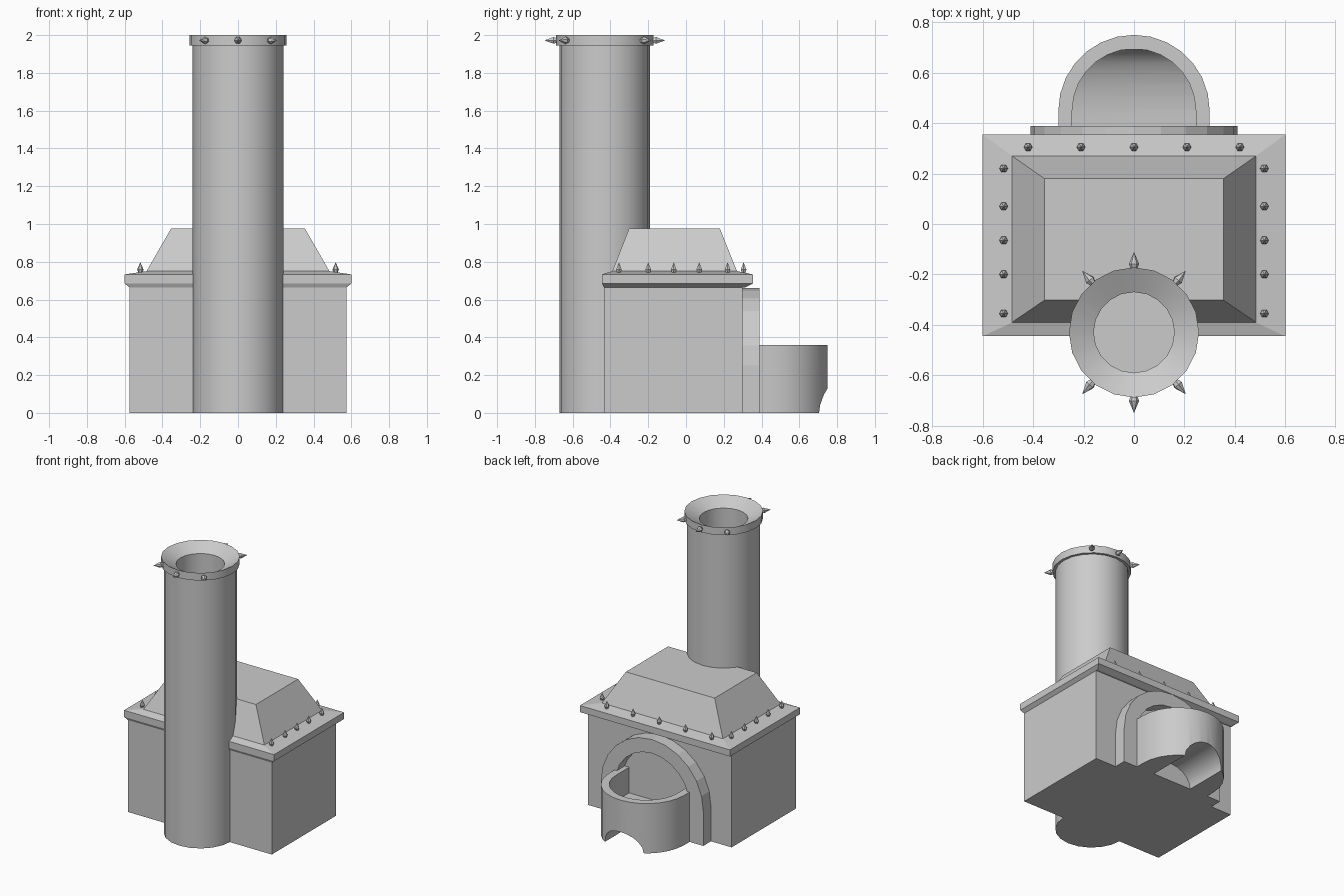
import bpy, bmesh
from math import sin, cos, pi, radians
from mathutils import Vector

if "Cube" in bpy.data.objects:
    bpy.data.objects.remove(bpy.data.objects["Cube"])


def finish(name, bm, smooth=None):
    bmesh.ops.recalc_face_normals(bm, faces=bm.faces)
    me = bpy.data.meshes.new(name)
    bm.to_mesh(me)
    bm.free()
    ob = bpy.data.objects.new(name, me)
    bpy.context.collection.objects.link(ob)
    if smooth:
        bpy.ops.object.select_all(action='DESELECT')
        ob.select_set(True)
        bpy.context.view_layer.objects.active = ob
        bpy.ops.object.shade_smooth_by_angle(angle=radians(smooth))
    return ob


def loft(name, rings, smooth=None):
    """Skin a list of equal-length point rings and cap both ends."""
    bm = bmesh.new()
    vs = [[bm.verts.new(p) for p in r] for r in rings]
    n = len(vs[0])
    for a, b in zip(vs, vs[1:]):
        for i in range(n):
            j = (i + 1) % n
            bm.faces.new((a[i], a[j], b[j], b[i]))
    bm.faces.new(vs[0])
    bm.faces.new(vs[-1])
    return finish(name, bm, smooth)


def rect(hx, y0, y1, z):
    return [(-hx, y0, z), (hx, y0, z), (hx, y1, z), (-hx, y1, z)]


def circle(r, z, cy, n=20):
    return [(r * cos(2 * pi * i / n), cy + r * sin(2 * pi * i / n), z) for i in range(n)]


def dome(r, base, centre, n):
    """Straight legs from base, topped by a half circle."""
    arc = [(r * cos(pi * i / n), centre + r * sin(pi * i / n)) for i in range(n + 1)]
    return [(r, base)] + arc + [(-r, base)]


def prism_z(name, pts, z0, z1):
    return loft(name, [[(x, y, z) for x, y in pts] for z in (z0, z1)])


def prism_y(name, pts, y0, y1):
    return loft(name, [[(x, y, z) for x, z in pts] for y in (y0, y1)])


def boolean(ob, cutter, op='DIFFERENCE'):
    m = ob.modifiers.new(op, 'BOOLEAN')
    m.object, m.operation, m.solver = cutter, op, 'EXACT'
    bpy.context.view_layer.objects.active = ob
    bpy.ops.object.modifier_apply(modifier=m.name)
    bpy.data.objects.remove(cutter)


def spike(name, pos, direction, length, r):
    """Six-sided stud, narrow at the foot and pointed at the tip."""
    q = Vector((0, 0, 1)).rotation_difference(Vector(direction))
    rings = []
    for t, k in ((-0.1, 0.65), (0.0, 0.65), (0.3, 1.0), (1.0, 0.04)):
        ring = circle(r * k, t * length, 0, 6)
        rings.append([Vector(pos) + q @ Vector(p) for p in ring])
    return loft(name, rings)


# Furnace body, overhanging lid and tapered hood
loft("furnace_body", [rect(0.575, -0.435, 0.30, 0), rect(0.575, -0.435, 0.30, 0.69)])
loft("lid_slab", [rect(0.575, -0.435, 0.315, 0.665), rect(0.60, -0.445, 0.355, 0.685),
                  rect(0.60, -0.445, 0.355, 0.733), rect(0.487, -0.392, 0.272, 0.75)])
loft("hood", [rect(0.487, -0.392, 0.272, 0.745), rect(0.355, -0.302, 0.18, 0.975)])

# Chimney with flared rim and hollow mouth
CY = -0.43
loft("chimney", [circle(r, z, CY) for r, z in
                 ((0.24, 0), (0.24, 1.945), (0.258, 1.945), (0.258, 2.0),
                  (0.16, 1.947), (0.16, 1.60))], smooth=30)
for a in (50, 90, 130, 230, 270, 310):
    d = Vector((cos(radians(a)), sin(radians(a)), 0))
    spike("rim_spike", Vector((0, CY, 1.972)) + d * 0.252, d, 0.066, 0.02)

# Studs around the lid
for x in (-0.42, -0.21, 0, 0.21, 0.42):
    spike("lid_spike_back", (x, 0.305, 0.743), (0, 0, 1), 0.053, 0.017)
for s in (-1, 1):
    for y in (0.22, 0.07, -0.065, -0.20, -0.355):
        spike("lid_spike_side", (s * 0.517, y, 0.743), (0, 0, 1), 0.053, 0.017)

# Firebox arch on the back wall, one continuous frame around an opening
outer = dome(0.41, 0, 0.25, 12)
inner = dome(0.30, 0, 0.26, 12)
prism_y("firebox_arch", outer + inner[::-1], 0.29, 0.388)

# Round basin: hollowed from above with a curved floor, tunnel below
basin = prism_z("basin", dome(0.30, 0.295, 0.45, 14), 0, 0.36)
hollow = prism_z("hollow_cutter", dome(0.245, 0.28, 0.45, 14), 0.10, 0.6)
curve = [(0.26, 0.7), (0.26, 0.175)] + [
    (0.40 + 0.292 * sin(pi / 2 * i / 8), 0.335 - 0.16 * cos(pi / 2 * i / 8)) for i in range(9)
] + [(0.70, 0.7)]
scoop = loft("scoop_cutter", [[(x, y, z) for y, z in curve] for x in (-0.4, 0.4)])
boolean(hollow, scoop, 'INTERSECT')
boolean(basin, hollow)
tunnel_pts = [(0.155 * cos(pi * i / 10), 0.13 * sin(pi * i / 10)) for i in range(11)]
tunnel = prism_y("tunnel_cutter", [(0.155, -0.1)] + tunnel_pts + [(-0.155, -0.1)], 0.388, 0.9)
boolean(basin, tunnel)
bpy.ops.object.select_all(action='DESELECT')
basin.select_set(True)
bpy.context.view_layer.objects.active = basin
bpy.ops.object.shade_smooth_by_angle(angle=radians(30))
